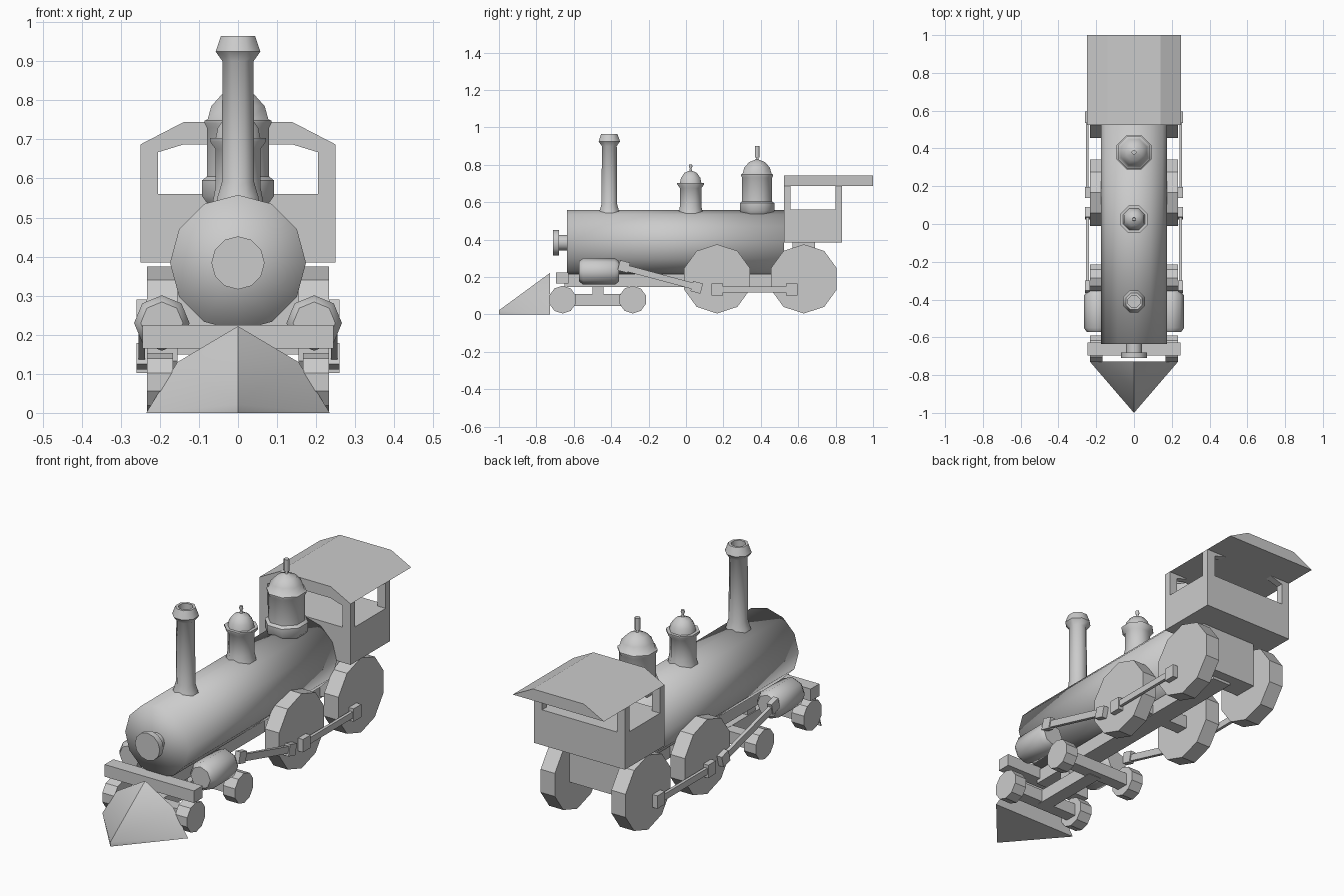
import bpy, bmesh
from math import pi, cos, sin, radians
from mathutils import Matrix, Vector

if "Cube" in bpy.data.objects:
    bpy.data.objects.remove(bpy.data.objects["Cube"])


def finish(bm, name, smooth=0, mirror=False):
    bmesh.ops.remove_doubles(bm, verts=bm.verts, dist=1e-5)
    bmesh.ops.recalc_face_normals(bm, faces=bm.faces)
    me = bpy.data.meshes.new(name)
    bm.to_mesh(me)
    bm.free()
    ob = bpy.data.objects.new(name, me)
    bpy.context.collection.objects.link(ob)
    if mirror:
        ob.modifiers.new("mirror", 'MIRROR')
    if smooth:
        bpy.context.view_layer.objects.active = ob
        for o in bpy.context.selected_objects:
            o.select_set(False)
        ob.select_set(True)
        bpy.ops.object.shade_smooth_by_angle(angle=radians(smooth))
    return ob


def lathe(name, profile, loc, sides, axis='Z', turn=0.0, smooth=0, mirror=False):
    """Revolve (radius, height) points; axis names where height runs."""
    bm = bmesh.new()
    rings = []
    for r, h in profile:
        ring = []
        for i in range(sides):
            a = turn + 2 * pi * i / sides
            u, v = r * cos(a), r * sin(a)
            p = {'Z': (u, v, h), 'Y': (u, h, v), 'X': (h, u, v)}[axis]
            ring.append(bm.verts.new(Vector(p) + Vector(loc)))
        rings.append(ring)
    for a, b, (ra, _), (rb, _) in zip(rings, rings[1:], profile, profile[1:]):
        for i in range(sides):
            j = (i + 1) % sides
            if ra == 0:
                bm.faces.new((a[0], b[i], b[j])) if i < sides else None
            elif rb == 0:
                bm.faces.new((a[i], a[j], b[0]))
            else:
                bm.faces.new((a[i], a[j], b[j], b[i]))
    loose = [v for v in bm.verts if not v.link_faces]
    bmesh.ops.delete(bm, geom=loose, context='VERTS')
    return finish(bm, name, smooth, mirror)


def box(name, x, y, z, mirror=False, tilt=0.0):
    """Box from (min, max) ranges, optionally tilted about x."""
    size = [b - a for a, b in (x, y, z)]
    mid = [(a + b) / 2 for a, b in (x, y, z)]
    bm = bmesh.new()
    m = Matrix.Translation(mid) @ Matrix.Rotation(tilt, 4, 'X') @ Matrix.Diagonal((*size, 1))
    bmesh.ops.create_cube(bm, size=1, matrix=m)
    return finish(bm, name, 0, mirror)


def prism(name, outline, y0, y1, mirror=False):
    """Extrude an (x, z) outline along y."""
    bm = bmesh.new()
    f = bm.faces.new([bm.verts.new((x, y0, z)) for x, z in outline])
    ext = bmesh.ops.extrude_face_region(bm, geom=[f])
    vs = [g for g in ext['geom'] if isinstance(g, bmesh.types.BMVert)]
    bmesh.ops.translate(bm, verts=vs, vec=(0, y1 - y0, 0))
    if not any(len(x.verts) == len(outline) and abs(x.calc_center_median().y - y0) < 1e-6 for x in bm.faces):
        bm.faces.new([v for v in bm.verts if v not in vs])
    return finish(bm, name, 0, mirror)


# Boiler and smokebox door
lathe("boiler", [(0, .525), (.174, .525), (.174, -.635), (0, -.635)], (0, 0, .384), 12, 'Y', smooth=100)
lathe("smokebox_door", [(.042, -.63), (.042, -.68), (.068, -.68), (.068, -.71), (0, -.71)],
      (0, 0, .384), 12, 'Y', smooth=40)

# Chimney and domes, octagonal
T = pi / 8
lathe("chimney", [(.062, .53), (.056, .555), (.045, .59), (.043, .90), (.062, .925), (.047, .965),
                  (.034, .965), (.034, .93), (0, .93)], (0, -.41, 0), 8, turn=T, smooth=50)
lathe("sand_dome", [(.072, .53), (.068, .55), (.062, .58), (.062, .675), (.078, .695), (.078, .703),
                    (.062, .703), (.056, .73), (.036, .757), (.008, .768), (.005, .78),
                    (.01, .79), (.008, .802), (0, .802)], (0, .025, 0), 8, turn=T, smooth=50)
lathe("steam_dome", [(.08, .53), (.1, .555), (.1, .595), (.086, .605), (.086, .73), (.093, .742), (.093, .748),
                     (.084, .752), (.074, .785), (.045, .815), (.008, .828), (.006, .84),
                     (.013, .84), (.013, .9), (0, .9)], (0, .38, 0), 8, turn=T, smooth=50)

# Cab: lower body, corner frames, roof
box("cab_body", (-.25, .25), (.525, .835), (.385, .56))
frame = [(.205, .56), (.25, .56), (.25, .687), (.13, .69), (.205, .667)]
prism("cab_front_frame", frame, .525, .56, mirror=True)
prism("cab_rear_frame", frame, .80, .835, mirror=True)
prism("cab_roof", [(-.25, .687), (.25, .687), (.14, .744), (-.14, .744)], .525, 1.0)

# Cowcatcher
bm = bmesh.new()
for p in [(-.235, -.727, 0), (.235, -.727, 0), (-.155, -.727, .13), (.155, -.727, .13),
          (0, -.727, .222), (0, -1, 0), (0, -1, .022)]:
    bm.verts.new(p)
bmesh.ops.convex_hull(bm, input=bm.verts)
finish(bm, "cowcatcher", 40)

# Chassis
box("bumper_beam", (-.245, .245), (-.695, -.627), (.165, .225))
box("main_frame", (-.05, .05), (-.65, .64), (.147, .215))
box("firebox", (-.155, .155), (.57, .69), (.16, .385))
box("front_drive_axle", (-.16, .16), (.135, .197), (.15, .215))
box("truck_beam", (-.035, .035), (-.66, -.285), (.045, .11))
box("truck_pivot", (-.03, .03), (-.5, -.44), (.1, .16))

# Wheels
for tag, y in (("front", .166), ("rear", .63)):
    lathe(tag + "_drive_wheel", [(0, .155), (.185, .155), (.185, .233), (0, .233)],
          (0, y, .19), 10, 'X', turn=pi / 2, mirror=True)
for tag, y in (("front", -.66), ("rear", -.285)):
    lathe(tag + "_truck_wheel", [(0, .167), (.074, .167), (.074, .233), (0, .233)],
          (0, y, .079), 10, 'X', turn=pi / 2, mirror=True)
    box(tag + "_truck_axle", (-.17, .17), (y - .03, y + .03), (.047, .109))

# Steam cylinders
lathe("steam_cylinder", [(0, -.572), (.054, -.572), (.071, -.55), (.071, -.38), (.054, -.358), (0, -.358)],
      (.195, 0, .23), 8, 'Y', smooth=50, mirror=True)

# Connecting rod (tilted) and coupling rod with end blocks
tilt = -radians(15)
box("main_rod", (.238, .255), (-.34, .07), (.181, .215), mirror=True, tilt=tilt)
box("main_rod_head", (.233, .26), (-.36, -.305), (.228, .284), mirror=True, tilt=tilt)
box("main_rod_end", (.23, .26), (.03, .085), (.117, .173), mirror=True, tilt=tilt)
box("coupling_rod", (.24, .255), (.16, .58), (.118, .15), mirror=True)
for tag, y in (("front", .167), ("rear", .565)):
    box(tag + "_coupling_end", (.23, .26), (y - .03, y + .03), (.102, .166), mirror=True)
